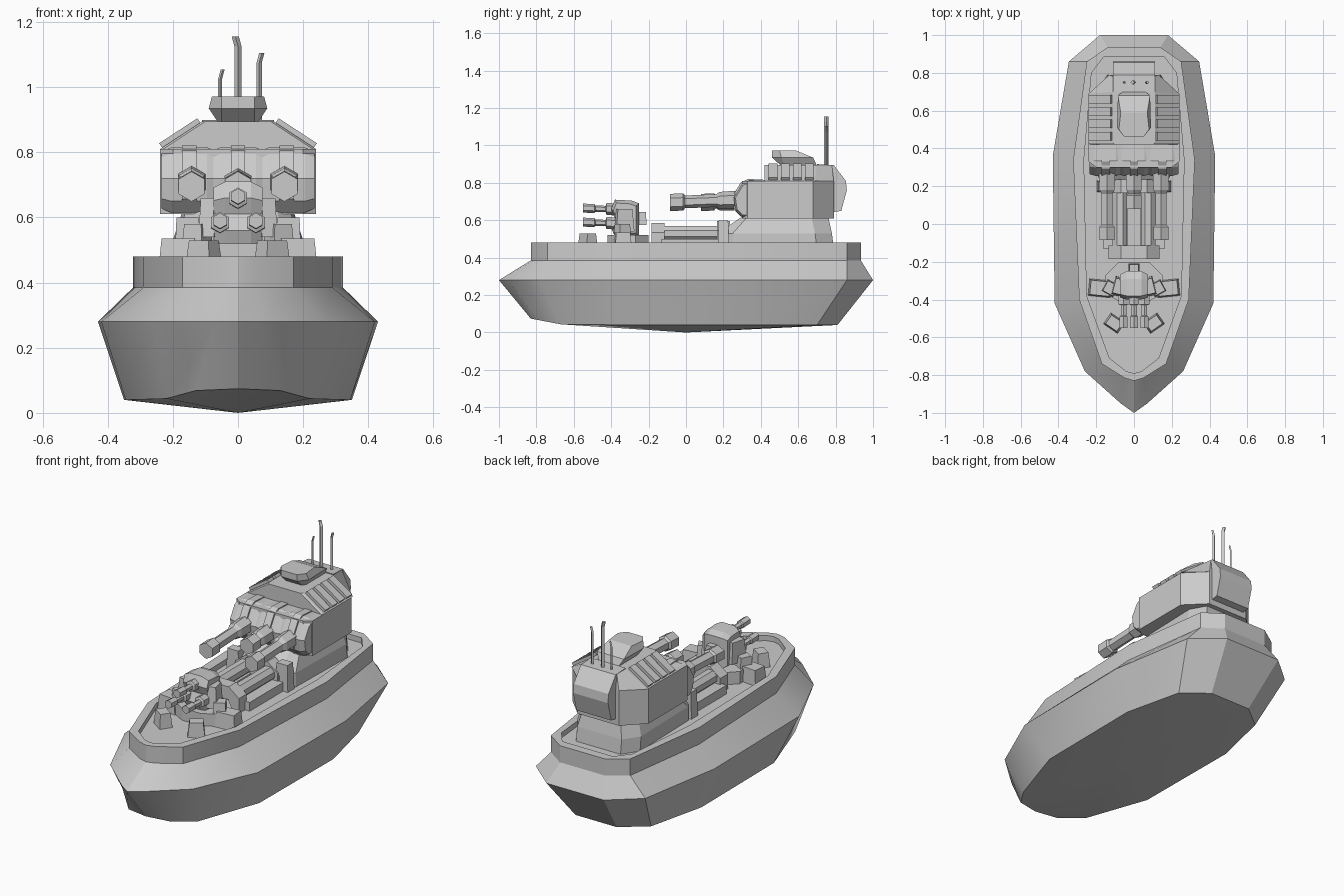
import bpy, bmesh, math
from mathutils import Matrix, Vector

cube = bpy.data.objects.get("Cube")
if cube:
    bpy.data.objects.remove(cube, do_unlink=True)

GREY = (0.6, 0.6, 0.6, 1)
grey = bpy.data.materials.new("plain_grey")
grey.use_nodes = True
grey.diffuse_color = GREY
grey.node_tree.nodes["Principled BSDF"].inputs["Base Color"].default_value = GREY


def finish(name, bm):
    bmesh.ops.recalc_face_normals(bm, faces=bm.faces)
    mesh = bpy.data.meshes.new(name)
    bm.to_mesh(mesh)
    bm.free()
    mesh.materials.append(grey)
    obj = bpy.data.objects.new(name, mesh)
    bpy.context.collection.objects.link(obj)
    return obj


def loft(name, rings, keel=None):
    """Skin a stack of equal-length rings and cap both ends."""
    bm = bmesh.new()
    loops = [[bm.verts.new(p) for p in ring] for ring in rings]
    n = len(loops[0])
    for a, b in zip(loops, loops[1:]):
        for i in range(n):
            j = (i + 1) % n
            bm.faces.new((a[i], a[j], b[j], b[i]))
    bottom = bm.faces.new(loops[0])
    bm.faces.new(loops[-1])
    if keel:
        centre = bmesh.ops.poke(bm, faces=[bottom])["verts"][0]
        centre.co = keel
    return finish(name, bm)


def outline(half, z):
    """Mirror a half plan (x, y) into a closed ring at height z."""
    right = [(-x, y, z) for x, y in reversed(half) if x > 0]
    return [(x, y, z) for x, y in half] + right


def prism(name, profile, x0, x1, chamfer=0.0, inset=0.0):
    """Extrude a side profile (y, z) along x, with optional tapered ends."""
    cy = sum(p[0] for p in profile) / len(profile)
    cz = sum(p[1] for p in profile) / len(profile)

    def ring(x, k):
        return [(x, cy + (y - cy) * k, cz + (z - cz) * k) for y, z in profile]
    if chamfer:
        return loft(name, [ring(x0, 1 - inset), ring(x0 + chamfer, 1),
                           ring(x1 - chamfer, 1), ring(x1, 1 - inset)])
    return loft(name, [ring(x0, 1), ring(x1, 1)])


def block(name, centre, size, turn=0.0, top=1.0, tilt=0.0):
    """Box with a turned plan, side tilt and tapered top."""
    hx, hy, hz = (s / 2 for s in size)
    m = Matrix.Rotation(turn, 3, 'Z') @ Matrix.Rotation(tilt, 3, 'Y')
    c = Vector(centre)
    rings = []
    for z, k in ((-hz, 1), (hz, top)):
        rings.append([c + m @ Vector((x * hx * k, y * hy * k, z))
                      for x, y in ((-1, -1), (1, -1), (1, 1), (-1, 1))])
    return loft(name, rings)


def tube(name, x, z, stations, sides=6, drop=0.0):
    """Lathe along y from (y, radius) stations."""
    rings = []
    y0 = stations[0][0]
    for y, r in stations:
        rings.append([(x + r * math.cos(a), y, z + drop * (y - y0) + r * math.sin(a))
                      for a in (math.tau * (i + 0.5) / sides for i in range(sides))])
    return loft(name, rings)


# Hull with raised bulwark and sunken deck
chine = [(0, -.83), (.13, -.80), (.22, -.67), (.345, -.30), (.35, .36), (.27, .70), (.13, .81)]
belt = [(0, -1), (.07, -.95), (.26, -.78), (.42, -.42), (.43, .36), (.345, .86), (.18, 1)]
wall = [(0, -.83), (.05, -.815), (.17, -.74), (.29, -.40), (.322, .34), (.25, .86), (.14, .935)]
inner = [(0, -.79), (.04, -.78), (.13, -.71), (.25, -.38), (.265, .34), (.225, .80), (.16, .885)]
bottom = [(x, y, .04 + max(0, -y - .65) * .19) for x, y, z in outline(chine, 0)]
hull = loft("hull", [bottom, outline(belt, .28), outline(wall, .385), outline(wall, .48),
                     outline(inner, .48), outline(inner, .45)], keel=(0, 0, 0))
bpy.context.view_layer.objects.active = hull
hull.select_set(True)
bpy.ops.object.shade_smooth_by_angle(angle=math.radians(28))

# Superstructure pedestal
foot = [(.14, .17), (.19, .25), (.20, .70), (.14, .79)]
waist = [(.14, .17), (.19, .25), (.20, .69), (.14, .78)]
neck = [(.12, .30), (.16, .33), (.17, .67), (.12, .76)]
loft("pedestal", [outline(foot, .45), outline(waist, .53), outline(neck, .62)])

# Turret house, sloped roof and rear bustle
house = [(.20, .30), (.24, .33), (.24, .68), (.13, .79)]
loft("turret_house", [outline(house, .61), outline(house, .81)])
eaves = [(.23, .42), (.24, .43), (.24, .69), (.13, .79)]
ridge = [(.10, .42), (.11, .43), (.11, .70), (.11, .78)]
loft("turret_roof", [outline(eaves, .81), outline(ridge, .895)])
prism("rear_bustle", [(.70, .90), (.79, .895), (.855, .81), (.86, .76), (.83, .65), (.76, .64)],
      -.11, .11)

# Sloped louvre slats on both roof sides
slope = math.atan2(.085, .13)
for side in (-1, 1):
    for i in range(4):
        block("roof_slat", (side * .178, .465 + i * .065, .858), (.14, .046, .02),
              tilt=side * slope)

# Cupola
loft("cupola", [outline([(.05, .51), (.06, .53), (.06, .70)], .89),
                outline([(.05, .46), (.09, .51), (.085, .68)], .935),
                outline([(.05, .46), (.08, .50), (.07, .59)], .972)])

# Aerials with bent tips
for x, top, r in ((-.055, 1.055, .006), (0, 1.155, .011), (.065, 1.105, .008)):
    rings = []
    for z, dx in ((.88, 0), (top - .03, 0), (top, .008 if x else -.008)):
        rings.append([(x + dx + r * math.cos(a), .75 + r * math.sin(a), z)
                      for a in (0, math.tau / 4, math.tau / 2, math.tau * .75)])
    loft("aerial", rings)

# Three main guns with rounded mantlets
mantlet = [(.43, .62), (.30, .615), (.265, .65), (.255, .72), (.30, .795), (.34, .815), (.43, .81)]
for x, muzzle in ((-.15, -.085), (0, .08), (.15, -.085)):
    prism("gun_mantlet", mantlet, x - .085, x + .085, .03, .12)
    prism("mantlet_rib", [(y - .008, z + .006) for y, z in mantlet], x - .022, x + .022)
    tube("gun_barrel", x * .95, .695,
         [(muzzle, .046), (muzzle + .07, .046), (muzzle + .08, .034),
          (.16, .034), (.18, .046), (.30, .05)], drop=.04)

# Deck launcher: twin tubes held by arched flanges
for side in (-1, 1):
    tube("launch_tube", side * .075, .53, [(-.15, .042), (.20, .042)], 8)
    block("tube_cradle", (side * .10, .03, .475), (.13, .32, .05))
    block("side_locker", (side * .155, .20, .525), (.08, .06, .15), top=.85)
for y, h in ((-.15, .585), (.20, .595)):
    arch = [(.135, .45), (.135, h - .05), (.07, h)]
    points = [(x, z) for x, z in arch] + [(-x, z) for x, z in reversed(arch)]
    loft("tube_flange", [[(x, y - .035, z) for x, z in points],
                         [(x, y + .035, z) for x, z in points]])

# Forward gun mount
plate = [(.06, -.42), (.15, -.37), (.15, -.27), (.08, -.20)]
loft("mount_ring", [outline(plate, .45), outline(plate, .52)])
prism("mount_body", [(-.25, .51), (-.25, .69), (-.29, .705), (-.38, .71), (-.40, .66),
                     (-.38, .61), (-.40, .56), (-.38, .51)], -.075, .075, .035, .2)
block("mount_rear_box", (0, -.235, .61), (.06, .05, .07), top=.8)
for x, z in ((0, .665), (-.055, .59), (.055, .59)):
    tube("light_barrel", x, z, [(-.55, .024), (-.49, .024), (-.485, .017), (-.43, .017),
                                (-.425, .032), (-.34, .032)], drop=-.04)
for side in (-1, 1):
    block("mount_shield", (side * .085, -.33, .60), (.05, .10, .12), turn=side * .25, top=.8)
    block("mount_arm", (side * .18, -.34, .49), (.12, .09, .09), turn=side * .1, top=.85)
    block("mount_seat", (side * .125, -.34, .545), (.07, .07, .07), turn=side * .5, top=.85)
    block("ammo_box", (side * .105, -.525, .49), (.09, .07, .08), turn=side * .6, top=.8)
